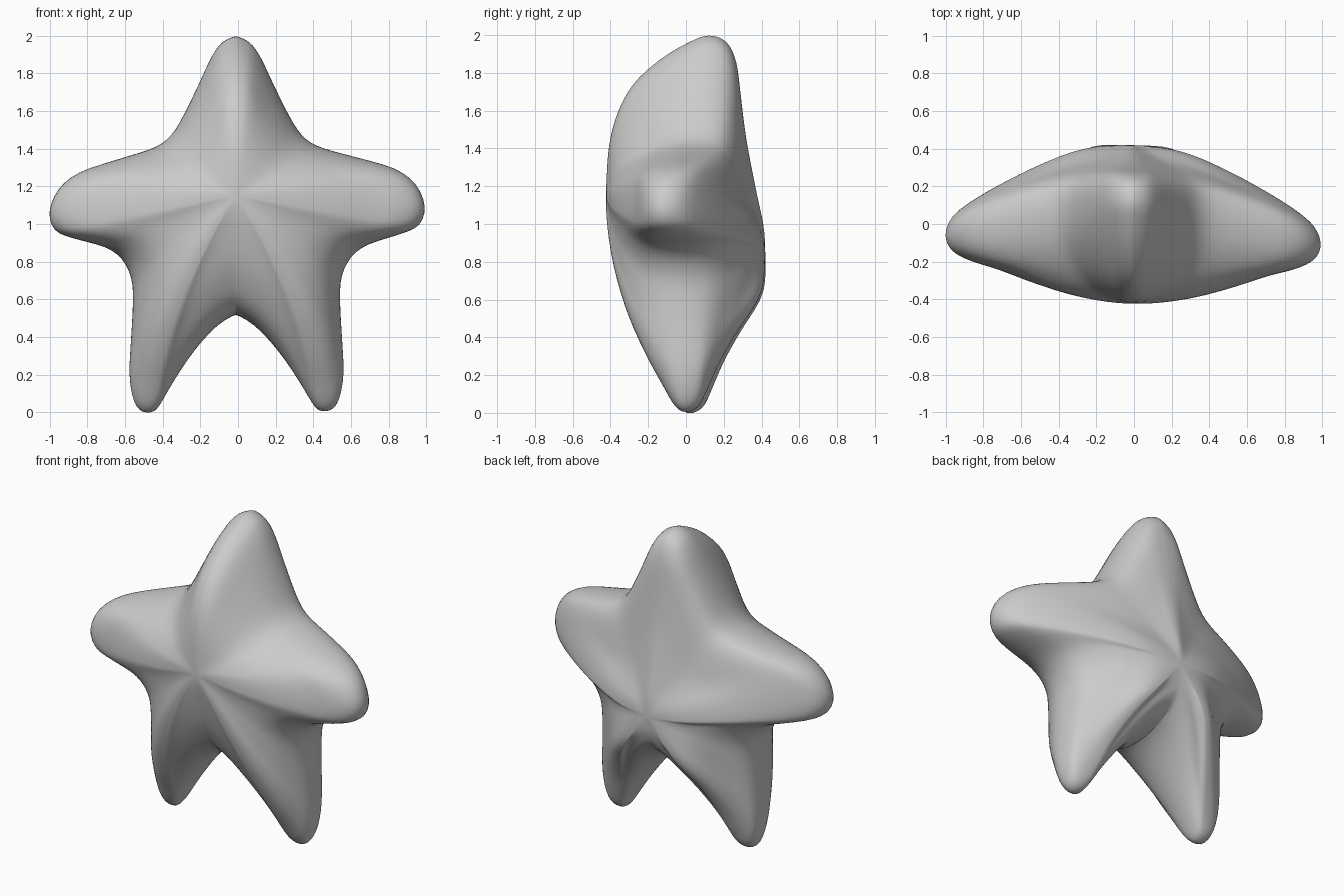
import bpy
import math

if "Cube" in bpy.data.objects:
    bpy.data.objects.remove(bpy.data.objects["Cube"], do_unlink=True)

CENTRE_X = -0.012
OUTLINE_STEPS = 3
RINGS = 48
BLEND_WIDTH = .11

# Half outline of the star, from the top point down to the crotch (x, z)
OUTLINE = [
    (0, 2), (.07, 1.97), (.13, 1.89), (.2, 1.74), (.3, 1.54), (.37, 1.45),
    (.46, 1.4), (.65, 1.345), (.84, 1.285), (.95, 1.2), (1, 1.08),
    (.97, .98), (.87, .935), (.7, .885), (.61, .82), (.56, .72), (.55, .6),
    (.56, .4), (.57, .2), (.545, .06), (.5, .005), (.44, .005), (.4, .05),
    (.33, .17), (.22, .33), (.1, .46), (0, .52)]

# Depth from the front pole over the rim to the back pole, per direction:
# outline index, leg amount, depths
TOP_POINT = (0, 0, [-.425, -.42, -.375, -.28, -.12, .04, .13,
                    .22, .27, .29, .315, .365, .42])
SHOULDER = (5, 0, [-.425, -.41, -.365, -.285, -.18, -.06, .08,
                   .19, .25, .29, .33, .38, .42])
ARM = (10, 0, [-.425, -.385, -.315, -.25, -.22, -.175, -.1,
               -.01, .07, .16, .26, .375, .42])
ARMPIT = (14, .4, [-.425, -.41, -.37, -.305, -.21, -.11, 0,
                   .11, .2, .285, .37, .415, .42])
LEG = (20, 1, [-.425, -.385, -.3, -.19, -.09, -.035, .01,
               .07, .1, .15, .25, .4, .42])
CROTCH = (26, 1, [-.425, -.4, -.36, -.3, -.23, -.13, 0,
                  .13, .26, .35, .41, .425, .42])
DIRECTIONS = [TOP_POINT, SHOULDER, ARM, ARMPIT, LEG, CROTCH]


def spline(values, position):
    """Smooth curve through evenly spaced values, level at both ends."""
    last = len(values) - 1
    i = min(int(position), last - 1)
    t = position - i
    b, c = values[i], values[i + 1]
    a = values[i - 1] if i > 0 else c
    d = values[i + 2] if i + 2 <= last else b
    return b + t / 2 * (c - a + t * (2 * a - 5 * b + 4 * c - d
                                     + t * (3 * (b - c) + d - a)))


def blended_direction(position):
    """Leg amount and depth profile at a place along the outline."""
    for first, second in zip(DIRECTIONS, DIRECTIONS[1:]):
        if position <= second[0]:
            break
    t = (position - first[0]) / (second[0] - first[0])
    t = t * t * (3 - 2 * t)
    depths = [a + (b - a) * t for a, b in zip(first[2], second[2])]
    return first[1] + (second[1] - first[1]) * t, depths


def pole_height(u):
    """The chest pole sits higher than the pole at the back."""
    return 1.01 + .14 * math.cos(math.pi * u)


def meridian(position, side):
    """Points from the front pole over the rim to the back pole."""
    rim_x = spline([p[0] for p in OUTLINE], position)
    rim_z = spline([p[1] for p in OUTLINE], position)
    leg, depths = blended_direction(position)
    points = []
    for ring in range(1, RINGS):
        u = ring / RINGS
        s = math.sin(math.pi * u)
        # Legs bow outwards so their ridge runs down the middle
        x = side * rim_x * s * (1 + .7 * leg * (1 - s))
        z = pole_height(u) + (rim_z - pole_height(u)) * s
        points.append((x, spline(depths, u * (len(depths) - 1)), z))
    return points


def blend_ring(ring):
    """Round off ridges by averaging depth with nearby points of the ring."""
    spans = [math.dist(ring[i - 1], ring[(i + 1) % len(ring)])
             for i in range(len(ring))]
    result = []
    for x, y, z in ring:
        total = weight_sum = 0
        for (px, py, pz), span in zip(ring, spans):
            gap = ((px - x) ** 2 + (pz - z) ** 2) / BLEND_WIDTH ** 2
            if gap < 9:
                weight = span * math.exp(-gap / 2)
                total += weight * py
                weight_sum += weight
        # The arms lean slightly to one side
        result.append((x + CENTRE_X * (1 - abs(x) * .6),
                       total / weight_sum - .025 * x, z + .015 * x * abs(x)))
    return result


# Star body: rings from front to back, closed by a fan at each pole
count = (len(OUTLINE) - 1) * OUTLINE_STEPS
columns = [meridian(i / OUTLINE_STEPS, 1) for i in range(count + 1)]
columns += [meridian(i / OUTLINE_STEPS, -1) for i in range(count - 1, 0, -1)]
rings = [blend_ring(ring) for ring in zip(*columns)]
verts = [p for ring in rings for p in ring]
n = len(columns)
front_pole = len(verts)
verts += [(CENTRE_X, TOP_POINT[2][0], pole_height(0)),
          (CENTRE_X, TOP_POINT[2][-1], pole_height(1))]
faces = []
back_ring = front_pole - n
for c in range(n):
    d = (c + 1) % n
    faces.append((front_pole, d, c))
    faces.append((front_pole + 1, back_ring + c, back_ring + d))
    for start in range(0, back_ring, n):
        faces.append((start + c, start + d, start + n + d, start + n + c))

mesh = bpy.data.meshes.new("star_body")
mesh.from_pydata(verts, [], faces)
mesh.update()
body = bpy.data.objects.new("star_body", mesh)
bpy.context.collection.objects.link(body)

# Soften the blends between the arms
soften = body.modifiers.new("soften", "SMOOTH")
soften.factor = .5
soften.iterations = 4

# Plain grey
grey = bpy.data.materials.new("plain_grey")
grey.use_nodes = True
colour = (.6, .6, .6, 1)
grey.diffuse_color = colour
grey.node_tree.nodes["Principled BSDF"].inputs["Base Color"].default_value = colour
mesh.materials.append(grey)

bpy.ops.object.select_all(action="DESELECT")
body.select_set(True)
bpy.context.view_layer.objects.active = body
bpy.ops.object.shade_smooth_by_angle(angle=math.radians(35))
